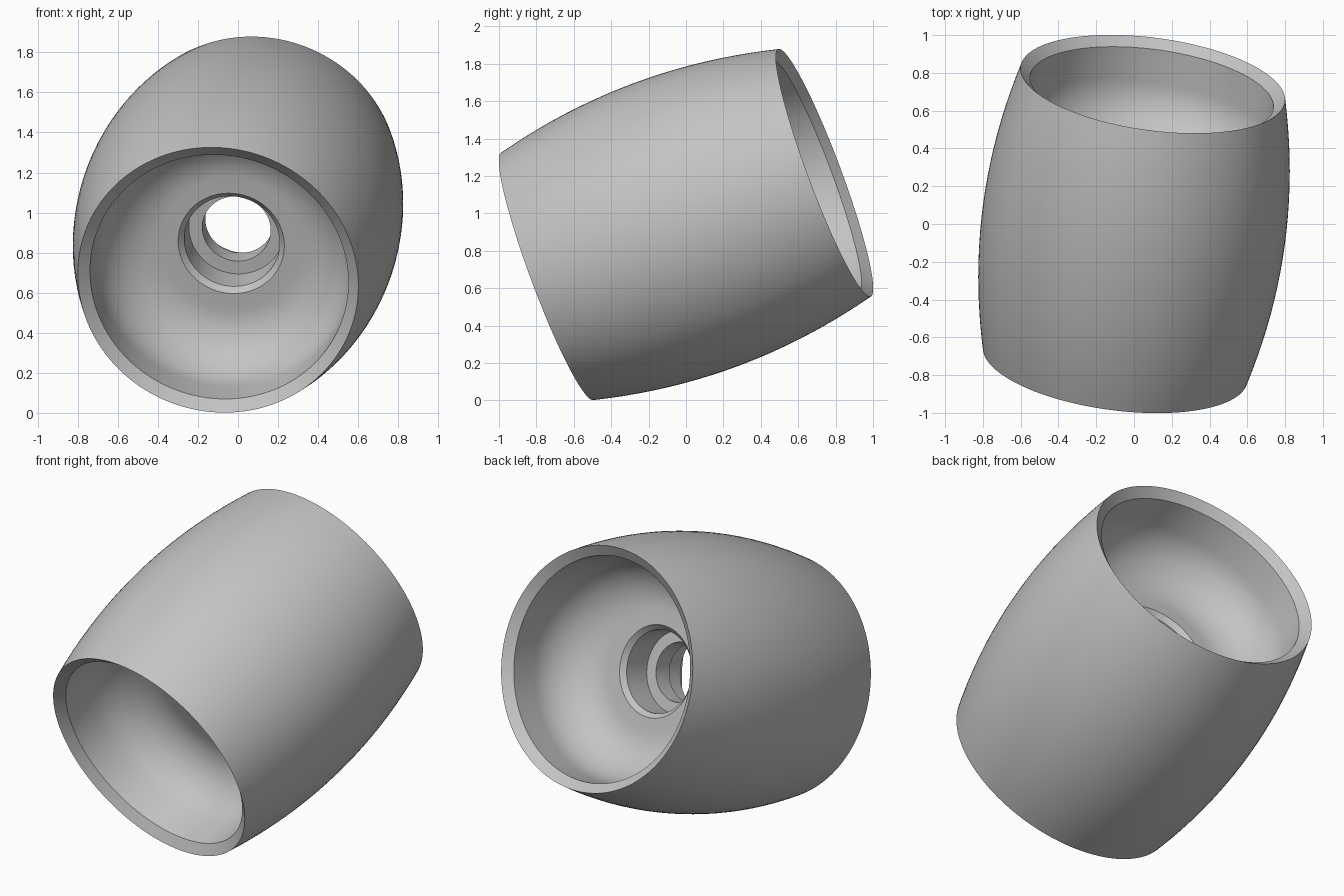
import bpy
import bmesh
from math import cos, sin, pi, radians
from mathutils import Vector, Matrix

cube = bpy.data.objects.get("Cube")
if cube:
    bpy.data.objects.remove(cube, do_unlink=True)

SEGMENTS = 128
HALF_LENGTH = 0.797
END_RADIUS, MID_RADIUS = 0.706, 0.806
AXIS = Vector((0.125, 0.93, 0.347)).normalized()
CENTRE = Vector((0, 0, 0.94))

grey = bpy.data.materials.new("grey plastic")
grey.use_nodes = True
colour = (0.55, 0.55, 0.55, 1)
grey.diffuse_color = colour
grey.node_tree.nodes["Principled BSDF"].inputs["Base Color"].default_value = colour

# Bulged tread, as (radius, position along the axle)
tread = []
for i in range(-10, 11):
    s = i / 10
    tread.append((MID_RADIUS - (MID_RADIUS - END_RADIUS) * s * s, HALF_LENGTH * s))

# One end: bevelled rim, rounded dish, chamfered and stepped axle bore
fillet, floor, inner = 0.3, 0.27, 0.65
end = [(inner, 0.752)]
for i in range(15):
    a = pi / 2 * i / 14
    end.append((inner - fillet + fillet * cos(a), floor + fillet - fillet * sin(a)))
end += [(0.267, floor), (0.24, 0.24), (0.24, 0.06), (0.172, 0.06)]

# The other end mirrors the first
profile = tread + end + [(r, -t) for r, t in reversed(end)]

# Revolve the closed profile around the axle
bm = bmesh.new()
verts = [bm.verts.new((r, 0, t)) for r, t in profile]
edges = [bm.edges.new((v, verts[(i + 1) % len(verts)])) for i, v in enumerate(verts)]
bmesh.ops.spin(bm, geom=verts + edges, cent=(0, 0, 0), axis=(0, 0, 1),
               angle=2 * pi, steps=SEGMENTS, use_merge=True)
bmesh.ops.remove_doubles(bm, verts=bm.verts[:], dist=0.0001)
bmesh.ops.recalc_face_normals(bm, faces=bm.faces[:])

# Tilt the axle and lift the wheel onto the ground
tilt = AXIS.to_track_quat('Z', 'Y').to_matrix().to_4x4()
bm.transform(Matrix.Translation(CENTRE) @ tilt)

mesh = bpy.data.meshes.new("roller_wheel")
bm.to_mesh(mesh)
bm.free()
mesh.materials.append(grey)
wheel = bpy.data.objects.new("roller_wheel", mesh)
bpy.context.collection.objects.link(wheel)

# Smooth surfaces with crisp rims and steps
bpy.ops.object.select_all(action='DESELECT')
wheel.select_set(True)
bpy.context.view_layer.objects.active = wheel
bpy.ops.object.shade_smooth_by_angle(angle=radians(30))
